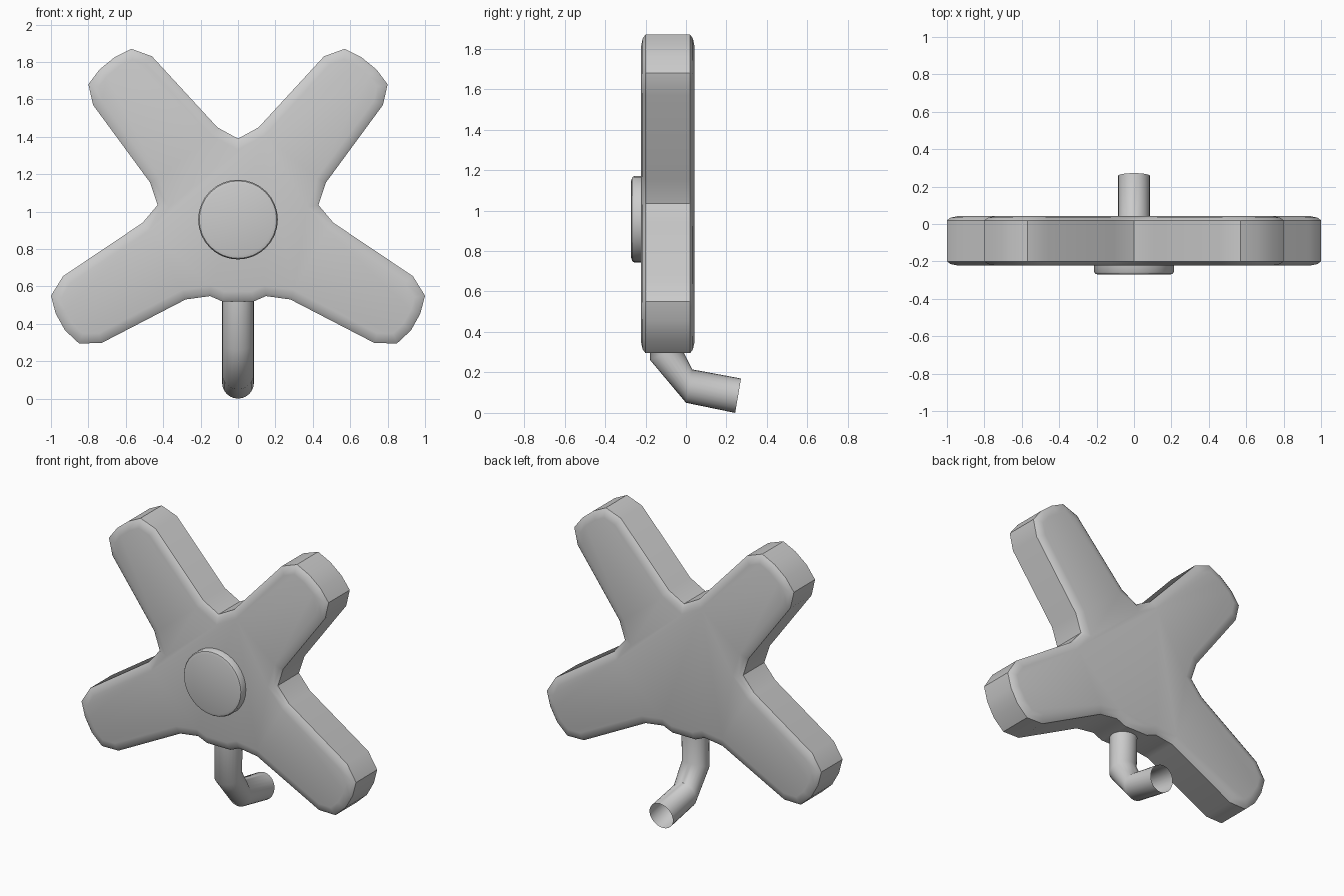
import bpy, bmesh, math
from mathutils import Vector

if "Cube" in bpy.data.objects:
    bpy.data.objects.remove(bpy.data.objects["Cube"])


def finish(name, bm, angle=35):
    bmesh.ops.recalc_face_normals(bm, faces=bm.faces[:])
    me = bpy.data.meshes.new(name)
    bm.to_mesh(me)
    bm.free()
    ob = bpy.data.objects.new(name, me)
    bpy.context.collection.objects.link(ob)
    bpy.ops.object.select_all(action='DESELECT')
    ob.select_set(True)
    bpy.context.view_layer.objects.active = ob
    bpy.ops.object.shade_smooth_by_angle(angle=math.radians(angle))
    return ob


# four-armed handle: right half of the outline (x, z), mirrored
half = [(0.11, 1.45), (0.46, 1.83), (0.57, 1.87), (0.66, 1.825), (0.74, 1.76),
        (0.80, 1.68), (0.775, 1.57), (0.47, 1.155), (0.43, 1.035), (0.51, 0.94),
        (0.935, 0.655), (1.0, 0.55), (0.975, 0.455), (0.925, 0.365), (0.85, 0.295),
        (0.73, 0.297), (0.28, 0.53), (0.15, 0.548), (0.085, 0.52)]
outline = [(0, 1.39)] + half + [(-x, z) for x, z in reversed(half)]
bm = bmesh.new()
front = [bm.verts.new((x, -0.20, z)) for x, z in outline]
back = [bm.verts.new((x, 0.02, z)) for x, z in outline]
caps = [bm.faces.new(front), bm.faces.new(back)]
n = len(outline)
for i in range(n):
    j = (i + 1) % n
    bm.faces.new((front[i], front[j], back[j], back[i]))
bmesh.ops.recalc_face_normals(bm, faces=bm.faces[:])
# softened rims on both flat sides
for thick, depth in ((0.018, 0.014), (0.035, 0.008)):
    bmesh.ops.inset_region(bm, faces=caps, thickness=thick, depth=depth,
                           use_even_offset=True, use_boundary=True)
finish("cross_handle", bm)


def rings_to_mesh(rings, cap=False):
    bm = bmesh.new()
    loops = [[bm.verts.new(p) for p in r] for r in rings]
    for a, b in zip(loops, loops[1:]):
        for i in range(len(a)):
            j = (i + 1) % len(a)
            bm.faces.new((a[i], a[j], b[j], b[i]))
    if cap:
        bm.faces.new(loops[0])
        bm.faces.new(loops[-1])
    return bm


# round button on the front
rings = []
for r, y in ((0.213, -0.20), (0.213, -0.257), (0.207, -0.266), (0.19, -0.271)):
    rings.append([(r * math.cos(2 * math.pi * k / 32), y,
                   0.957 + r * math.sin(2 * math.pi * k / 32)) for k in range(32)])
finish("front_button", rings_to_mesh(rings, True))

# bent, open-ended pipe: each mitred ring spans two points in the y-z plane
spans = [((-0.178, 0.60), (-0.015, 0.60)), ((-0.178, 0.262), (-0.025, 0.325)),
         ((0.0, 0.05), (0.03, 0.215)), ((0.243, 0.0), (0.272, 0.17))]
rings = []
for p, q in spans:
    p, q = Vector((0, *p)), Vector((0, *q))
    mid, arm = (p + q) / 2, (q - p) / 2
    rings.append([mid + arm * math.cos(2 * math.pi * k / 24)
                  + Vector((0.085, 0, 0)) * math.sin(2 * math.pi * k / 24) for k in range(24)])
finish("bent_pipe", rings_to_mesh(rings), 50)
